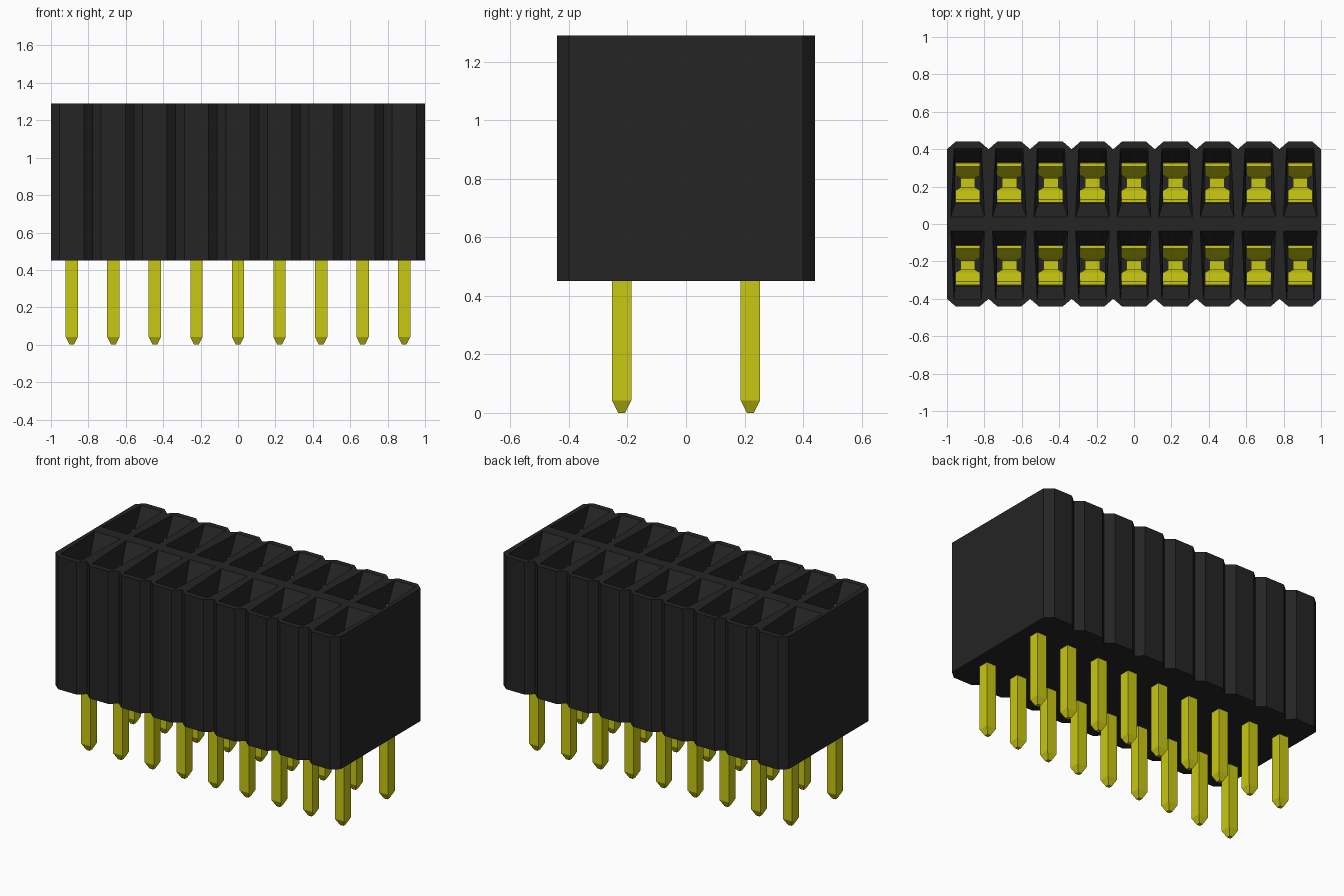
import bpy, bmesh

if "Cube" in bpy.data.objects:
    bpy.data.objects.remove(bpy.data.objects["Cube"], do_unlink=True)

COLS, PITCH = 9, 2 / 9
BOTTOM, TOP = 0.45, 1.29
CENTRES = [(i - (COLS - 1) / 2) * PITCH for i in range(COLS)]
ROWS = (-0.22, 0.22)


def material(name, rgb):
    mat = bpy.data.materials.new(name)
    mat.use_nodes = True
    mat.diffuse_color = (*rgb, 1)
    mat.node_tree.nodes["Principled BSDF"].inputs["Base Color"].default_value = (*rgb, 1)
    return mat


black = material("black plastic", (0.018, 0.018, 0.018))
yellow = material("yellow metal", (0.58, 0.58, 0.006))


def finish(bm, name, mat):
    bmesh.ops.remove_doubles(bm, verts=bm.verts, dist=0.0005)
    bmesh.ops.recalc_face_normals(bm, faces=bm.faces)
    mesh = bpy.data.meshes.new(name)
    bm.to_mesh(mesh)
    bm.free()
    mesh.materials.append(mat)
    obj = bpy.data.objects.new(name, mesh)
    bpy.context.collection.objects.link(obj)
    return obj


def face(bm, points):
    bm.faces.new([bm.verts.new(p) for p in points])


def loft(bm, rings):
    """Join equal rings of points and cap both ends."""
    n = len(rings[0])
    for a, b in zip(rings, rings[1:]):
        for i in range(n):
            j = (i + 1) % n
            face(bm, (a[i], a[j], b[j], b[i]))
    face(bm, rings[0])
    face(bm, rings[-1])


def rect(x, hw, y0, y1, z):
    return [(x - hw, y0, z), (x + hw, y0, z), (x + hw, y1, z), (x - hw, y1, z)]


# Housing: one notched cell per socket, with a funnel mouth and a deep hole
H = PITCH / 2
OUTLINE = [(-H, 0), (H, 0), (H, 0.4), (0.065, 0.44), (-0.065, 0.44), (-H, 0.4)]
MOUTH = [(-0.09, 0.037), (0.09, 0.037), (0.073, 0.405), (-0.073, 0.405)]
HOLE = [(-0.067, 0.112), (0.067, 0.112), (0.067, 0.332), (-0.067, 0.332)]


def add_cell(bm, cx, side, first, last):
    def at(points, z):
        return [(cx + x, side * y, z) for x, y in points]

    rim, base = at(OUTLINE, TOP), at(OUTLINE, BOTTOM)
    mouth, throat, floor = at(MOUTH, TOP), at(HOLE, TOP - 0.12), at(HOLE, 0.78)
    # Top rim around the mouth
    for o, p, m in ((0, 1, (1, 0)), (1, 2, (2, 1)), (2, 3, (2,)),
                    (3, 4, (3, 2)), (4, 5, (3,)), (5, 0, (0, 3))):
        face(bm, [rim[o], rim[p]] + [mouth[k] for k in m])
    # Funnel and hole
    for upper, lower in ((mouth, throat), (throat, floor)):
        for i in range(4):
            j = (i + 1) % 4
            face(bm, (upper[i], upper[j], lower[j], lower[i]))
    face(bm, floor)
    # Outer walls and underside
    walls = [2, 3, 4] + ([1] if last else []) + ([5] if first else [])
    for i in walls:
        j = (i + 1) % 6
        face(bm, (rim[i], rim[j], base[j], base[i]))
    face(bm, base)


bm = bmesh.new()
for i, cx in enumerate(CENTRES):
    for side in (-1, 1):
        add_cell(bm, cx, side, i == 0, i == COLS - 1)
finish(bm, "housing", black)

# Pins: square posts with tapered tips
bm = bmesh.new()
for cx in CENTRES:
    for cy in ROWS:
        loft(bm, [rect(cx, w, cy - w, cy + w, z)
                  for z, w in ((0, 0.012), (0.042, 0.033), (0.5, 0.033))])
finish(bm, "pins", yellow)

# Spring contacts: two flared leaves pinched together over a narrow base
LEAF = [(1.17, 0.088, 0.105, 0.066), (1.10, 0.04, 0.06, 0.066),
        (1.06, 0.022, 0.045, 0.035), (0.85, 0.06, 0.09, 0.06),
        (0.79, 0.06, 0.09, 0.06)]
bm = bmesh.new()
for cx in CENTRES:
    for cy in ROWS:
        for s in (-1, 1):
            loft(bm, [rect(cx, hw, cy + s * inner, cy + s * outer, z)
                      for z, inner, outer, hw in LEAF])
        loft(bm, [rect(cx, 0.04, cy - 0.058, cy + 0.058, z) for z in (0.79, 0.85)])
finish(bm, "spring_contacts", yellow)
